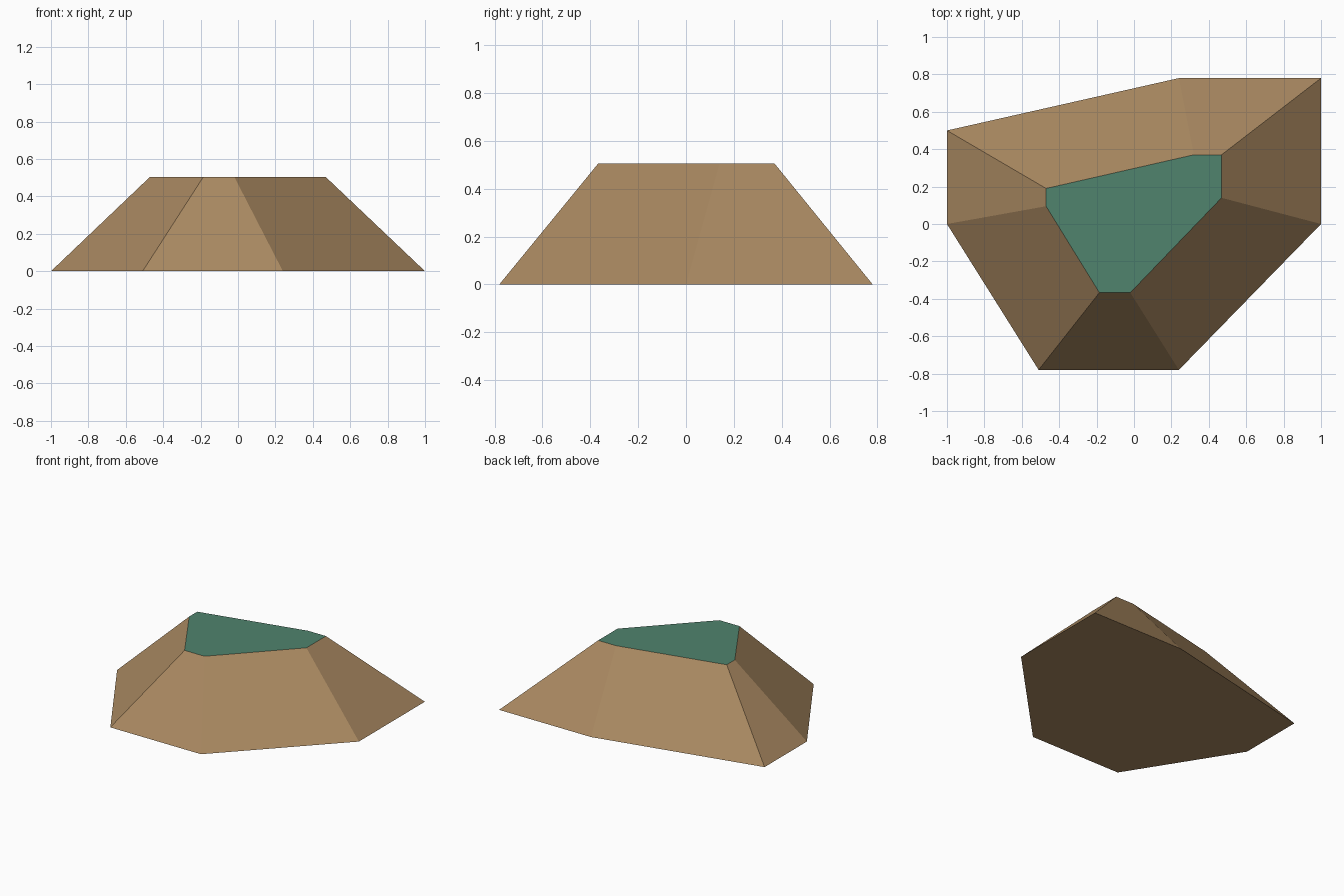
import bpy
import bmesh

cube = bpy.data.objects.get("Cube")
if cube:
    bpy.data.objects.remove(cube, do_unlink=True)


def make_material(name, rgb):
    mat = bpy.data.materials.new(name)
    mat.use_nodes = True
    color = (*rgb, 1.0)
    mat.diffuse_color = color
    mat.node_tree.nodes["Principled BSDF"].inputs["Base Color"].default_value = color
    return mat


def make_mound(name, base, crown, height, materials):
    """Loft a base outline to a smaller crown outline and cap both ends."""
    bm = bmesh.new()
    low = [bm.verts.new((x, y, 0)) for x, y in base]
    high = [bm.verts.new((x, y, height)) for x, y in crown]
    bm.faces.new(low[::-1])
    bm.faces.new(high)
    count = len(base)
    for i in range(count):
        j = (i + 1) % count
        bm.faces.new((low[i], low[j], high[j], high[i]))
    bm.normal_update()
    # Grass on the level top, earth everywhere else
    for face in bm.faces:
        face.material_index = 1 if face.normal.z > 0.95 else 0
    mesh = bpy.data.meshes.new(name)
    bm.to_mesh(mesh)
    bm.free()
    for mat in materials:
        mesh.materials.append(mat)
    obj = bpy.data.objects.new(name, mesh)
    bpy.context.collection.objects.link(obj)
    return obj


earth = make_material("earth brown", (0.40, 0.25, 0.12))
grass = make_material("grass green", (0.08, 0.23, 0.155))

# Outlines run counter-clockwise from the right-hand corner
base_outline = [(-1, 0), (-0.51, -0.78), (0.24, -0.78), (1, 0),
                (1, 0.78), (0.24, 0.78), (-1, 0.5)]
crown_outline = [(-0.47, 0.095), (-0.185, -0.367), (-0.02, -0.367), (0.468, 0.14),
                 (0.468, 0.37), (0.32, 0.37), (-0.47, 0.19)]

make_mound("hill_mound", base_outline, crown_outline, 0.505, (earth, grass))
